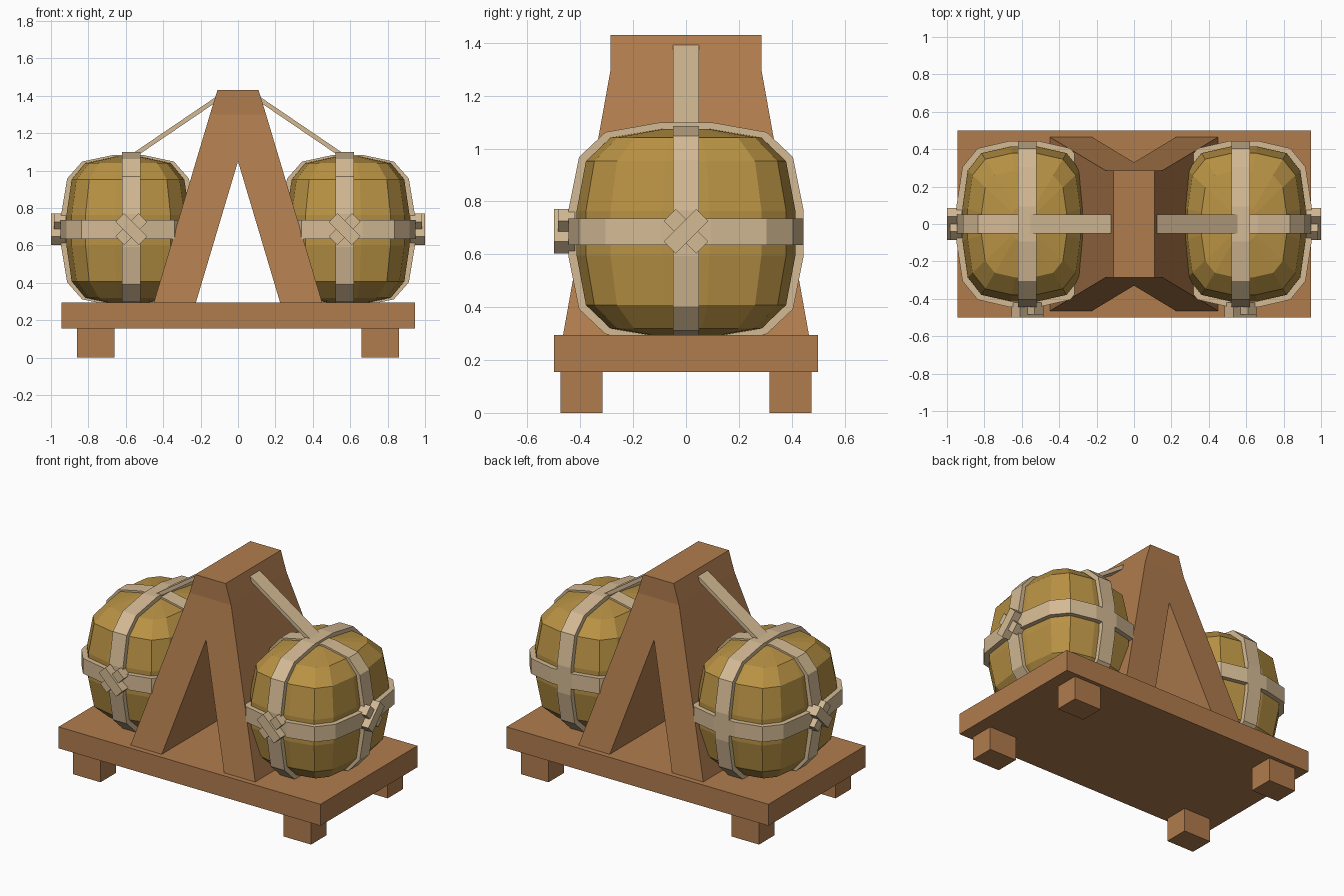
import bpy, bmesh, math
from mathutils import Vector, Matrix

if "Cube" in bpy.data.objects:
    bpy.data.objects.remove(bpy.data.objects["Cube"])


def material(name, rgb):
    m = bpy.data.materials.new(name)
    m.diffuse_color = (*rgb, 1)
    m.use_nodes = True
    m.node_tree.nodes["Principled BSDF"].inputs["Base Color"].default_value = m.diffuse_color
    return m


WOOD = material("brown wood", (0.434, 0.202, 0.076))
GOLD = material("golden barrel", (0.479, 0.287, 0.058))
ROPE = material("pale strap", (0.658, 0.491, 0.296))


def finish(name, bm, mat):
    bmesh.ops.recalc_face_normals(bm, faces=bm.faces)
    me = bpy.data.meshes.new(name)
    bm.to_mesh(me)
    bm.free()
    me.materials.append(mat)
    ob = bpy.data.objects.new(name, me)
    bpy.context.collection.objects.link(ob)
    return ob


def box(name, centre, size, mat, rot=Matrix.Identity(4)):
    bm = bmesh.new()
    bmesh.ops.create_cube(bm, size=1, matrix=Matrix.Translation(centre) @ rot
                          @ Matrix.Diagonal((*size, 1)))
    return finish(name, bm, mat)


def loft(bm, rings, close=False):
    """Skin a list of closed vertex rings; close joins the last to the first."""
    n = len(rings[0])
    for i in range(len(rings) if close else len(rings) - 1):
        a, b = rings[i], rings[(i + 1) % len(rings)]
        for k in range(n):
            bm.faces.new((a[k], a[(k + 1) % n], b[(k + 1) % n], b[k]))


# Rounded-square direction with unit half width
def squircle(deg, p=3.3):
    c, s = math.cos(math.radians(deg)), math.sin(math.radians(deg))
    r = (abs(c) ** p + abs(s) ** p) ** (-1 / p)
    return c * r, s * r


QUAD = (12, 37, 53, 78)
AROUND = [q * 90 + a for q in range(4) for a in QUAD]
LEVELS = [-a for a in reversed(QUAD)] + list(QUAD)


def barrel(name, centre, half):
    bm = bmesh.new()
    rings = []
    for lat in LEVELS:
        r, h = squircle(lat, 3.5)
        rings.append([bm.verts.new((centre[0] + half[0] * r * x, centre[1] + half[1] * r * y,
                                    centre[2] + half[2] * h))
                      for x, y in (squircle(a, 3.5) for a in AROUND)])
    loft(bm, rings)
    bm.faces.new(rings[0])
    bm.faces.new(rings[-1])
    return finish(name, bm, GOLD)


def band(name, centre, half, axis, width=0.1, thick=0.045):
    """Flat strap looped around the given axis."""
    u, v = [i for i in range(3) if i != axis]
    bm = bmesh.new()
    sections = []
    for a in AROUND:
        x, y = squircle(a, 3.4)
        sec = []
        for inset, side in ((0, -1), (0, 1), (thick, 1), (thick, -1)):
            p = Vector(centre)
            p[u] += (half[u] - inset) * x
            p[v] += (half[v] - inset) * y
            p[axis] += side * width / 2
            sec.append(bm.verts.new(p))
        sections.append(sec)
    loft(bm, sections, close=True)
    return finish(name, bm, ROPE)


# Platform and feet
box("platform", (0, 0, 0.225), (1.89, 1.0, 0.14), WOOD)
for sx in (-1, 1):
    for sy in (-1, 1):
        box("foot", (sx * 0.76, sy * 0.395, 0.0775), (0.2, 0.16, 0.155), WOOD)

# A-shaped frame, deeper towards the bottom
profile = [(-0.45, 0.295), (-0.15, 1.30), (-0.11, 1.43), (0.11, 1.43), (0.15, 1.30),
           (0.45, 0.295), (0.225, 0.295), (0, 1.05), (-0.225, 0.295)]


def depth(z):
    return 0.285 + 0.18 * max(0, 1.30 - z) / 1.005


bm = bmesh.new()
front, back = [[bm.verts.new((x, s * depth(z), z)) for x, z in profile] for s in (-1, 1)]
loft(bm, [front, back])
for r in (front, back):
    for ids in ((1, 2, 3, 4), (0, 1, 7, 8), (4, 5, 6, 7), (1, 4, 7)):
        bm.faces.new([r[i] for i in ids])
finish("a_frame", bm, WOOD)

# Barrels with straps, knots and slings on both sides
for s in (-1, 1):
    c = (s * 0.588, 0, 0.68)
    barrel("barrel", c, (0.33, 0.415, 0.395))
    band("cross_strap", c, (0.358, 0.44, 0.405), 1)
    band("long_strap", (s * 0.57, 0, 0.68), (0.358, 0.445, 0.42), 0)
    band("belt_strap", (s * 0.588, 0, 0.685), (0.362, 0.445, 0.4), 2)

    # Crossed knots on the front and the outer side
    for tilt, out in ((1, 0.5), (-1, 0.485)):
        turn = tilt * math.pi / 4
        t = out - 0.42
        box("front_knot", (s * 0.57, -out + t / 2, 0.687), (0.175, t, 0.065), ROPE,
            Matrix.Rotation(turn, 4, 'Y'))
        t = out - 0.42
        box("side_knot", (s * (0.5 + out - t / 2), 0, 0.687), (t, 0.175, 0.065), ROPE,
            Matrix.Rotation(turn, 4, 'X'))

    # Sling from the frame top to the barrel top
    a, b = Vector((s * 0.11, 0, 1.385)), Vector((s * 0.555, 0, 1.083))
    d = b - a
    box("sling", (a + b) / 2, (d.length, 0.1, 0.024), ROPE,
        Matrix.Rotation(-math.atan2(d.z, d.x), 4, 'Y'))
